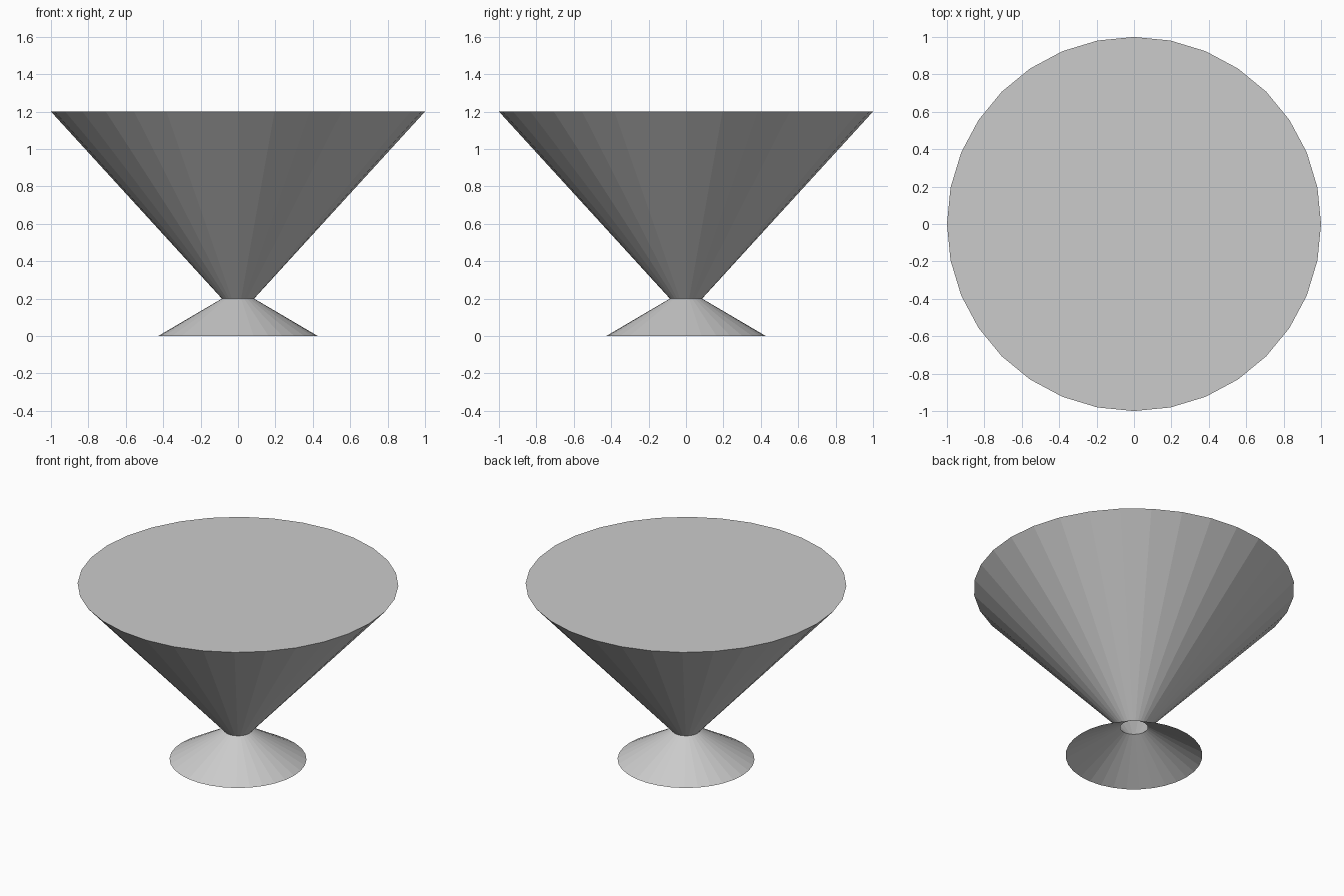
import bpy, bmesh
from math import cos, sin, tau

if "Cube" in bpy.data.objects:
    bpy.data.objects.remove(bpy.data.objects["Cube"])

SIDES = 32
FOOT_R, NECK_R, RIM_R = 0.427, 0.086, 1.0
NECK_Z, RIM_Z = 0.2, 1.2


def frustum(name, r0, z0, r1, z1, lid=False):
    """Flat-faceted open cone section, optionally closed on top."""
    bm = bmesh.new()
    low, high = [
        [bm.verts.new((r * cos(tau * i / SIDES), r * sin(tau * i / SIDES), z))
         for i in range(SIDES)]
        for r, z in ((r0, z0), (r1, z1))
    ]
    for i in range(SIDES):
        j = (i + 1) % SIDES
        bm.faces.new((low[i], low[j], high[j], high[i]))
    if lid:
        bm.faces.new(high)
    mesh = bpy.data.meshes.new(name)
    bm.to_mesh(mesh)
    bm.free()
    obj = bpy.data.objects.new(name, mesh)
    bpy.context.collection.objects.link(obj)
    return obj


# Flared foot, hollow underneath
frustum("foot", FOOT_R, 0, NECK_R, NECK_Z)
# Wide conical bowl with a flat top surface, open into the foot
frustum("bowl", NECK_R, NECK_Z, RIM_R, RIM_Z, lid=True)
